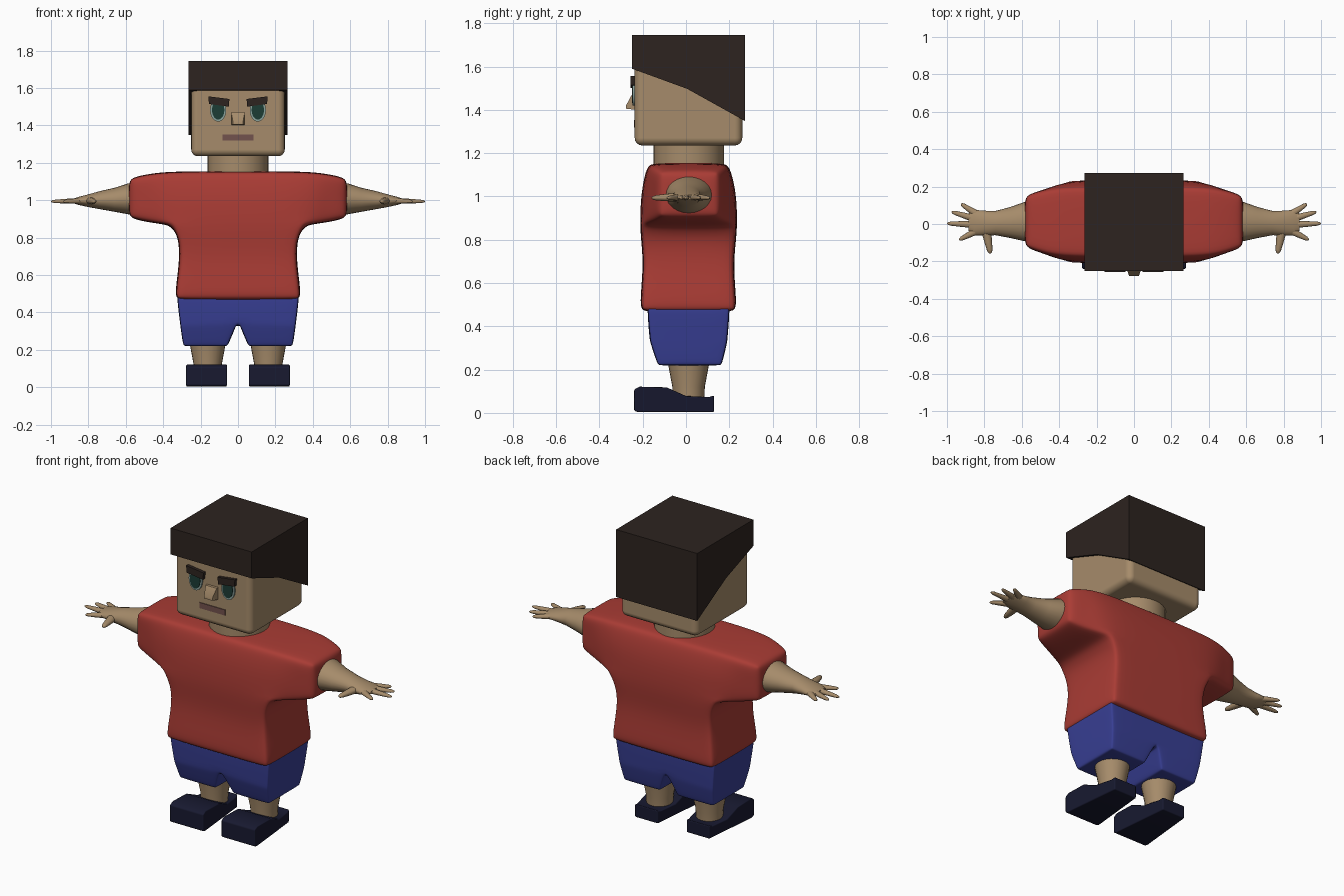
import bpy, bmesh, math
from mathutils import Vector as V

if "Cube" in bpy.data.objects:
    bpy.data.objects.remove(bpy.data.objects["Cube"])

def mat(name, r, g, b):
    m = bpy.data.materials.new(name)
    m.diffuse_color = (r, g, b, 1)
    m.use_nodes = True
    m.node_tree.nodes["Principled BSDF"].inputs["Base Color"].default_value = m.diffuse_color
    return m

SKIN = mat("skin", .38, .26, .145)
RED = mat("red", .40, .045, .035)
BLUE = mat("blue", .04, .05, .30)
HAIR = mat("hair_brown", .026, .017, .014)
NAVY = mat("navy", .009, .010, .03)
EYE = mat("eye_rim", .26, .36, .33)
IRIS = mat("iris", .012, .045, .035)
LIP = mat("lip", .17, .085, .075)
X, Y, Z = V((1, 0, 0)), V((0, 1, 0)), V((0, 0, 1))

def finish(name, bm, material, mirror=False, bevel=0, segments=3, subdiv=0, angle=35):
    bmesh.ops.recalc_face_normals(bm, faces=bm.faces)
    me = bpy.data.meshes.new(name)
    bm.to_mesh(me)
    bm.free()
    me.materials.append(material)
    ob = bpy.data.objects.new(name, me)
    bpy.context.collection.objects.link(ob)
    for p in me.polygons:
        p.use_smooth = True
    if mirror:
        ob.modifiers.new("mirror", 'MIRROR').merge_threshold = .001
    if bevel:
        b = ob.modifiers.new("bevel", 'BEVEL')
        b.width, b.segments = bevel, segments
        b.limit_method, b.angle_limit = 'ANGLE', math.radians(40)
        b.harden_normals = subdiv == 0
    else:
        bpy.ops.object.select_all(action='DESELECT')
        ob.select_set(True)
        bpy.context.view_layer.objects.active = ob
        bpy.ops.object.shade_smooth_by_angle(angle=math.radians(angle))
    if subdiv:
        s = ob.modifiers.new("subdivision", 'SUBSURF')
        s.levels = s.render_levels = subdiv
    return ob

def ring(c, u, v, n=24):
    return [V(c) + u * math.cos(2 * math.pi * i / n) + v * math.sin(2 * math.pi * i / n) for i in range(n)]

def loft(bm, rings):
    rs = [[bm.verts.new(p) for p in r] for r in rings]
    for a, b in zip(rs, rs[1:]):
        for i in range(len(a)):
            j = (i + 1) % len(a)
            bm.faces.new((a[i], a[j], b[j], b[i]))
    bm.faces.new(rs[0])
    bm.faces.new(rs[-1])

def solid(name, rings, material, **kw):
    bm = bmesh.new()
    loft(bm, rings)
    return finish(name, bm, material, **kw)

def prism_x(pts, lo, hi):
    return [[V((x, y, z)) for y, z in pts] for x in (lo, hi)]

def prism_y(pts, lo, hi):
    return [[V((x, y, z)) for x, z in pts] for y in (lo, hi)]

def rect(a0, a1, b0, b1):
    return [(a0, b0), (a1, b0), (a1, b1), (a0, b1)]

def half_body(bm, levels, sleeve_from=99):
    """Half of a boxy garment; levels are (z, inner x, outer x, front y, back y)."""
    rs = [[bm.verts.new(p) for p in ((a, f, z), (b, f, z), (b, k, z), (a, k, z))]
          for z, a, b, f, k in levels]
    for j, (p, q) in enumerate(zip(rs, rs[1:])):
        for i in range(4):
            centre = i == 3 and levels[j][1] == 0
            if not centre and not (i == 1 and j >= sleeve_from):
                n = (i + 1) % 4
                bm.faces.new((p[i], p[n], q[n], q[i]))
    bm.faces.new(rs[0])
    bm.faces.new(rs[-1])
    return rs

# shirt: half torso with sleeve grown from its side opening
bm = bmesh.new()
rs = half_body(bm, [(.465, 0, .338, -.213, .235), (.57, 0, .328, -.207, .228), (.69, 0, .313, -.198, .22),
                    (.79, 0, .318, -.206, .230), (.865, 0, .355, -.214, .238),
                    (1.02, 0, .365, -.207, .232), (1.155, 0, .36, -.178, .198)], 4)
loop = [r[1] for r in rs[4:]] + [r[2] for r in reversed(rs[4:])]
for x, f, k, z0, z1 in ((.47, -.163, .187, .88, 1.142), (.585, -.125, .153, .903, 1.118)):
    zm = (z0 + z1) / 2
    new = [bm.verts.new((x, y, z)) for y, z in
           ((f, z0), (f, zm), (f, z1), (k, z1), (k, zm), (k, z0))]
    for i in range(6):
        j = (i + 1) % 6
        bm.faces.new((loop[i], loop[j], new[j], new[i]))
    loop = new
bm.faces.new(loop)
finish("shirt", bm, RED, mirror=True, bevel=.035, segments=2, subdiv=2)

# shorts
bm = bmesh.new()
half_body(bm, [(.218, .055, .293, -.13, .165), (.325, .012, .308, -.165, .19),
               (.335, 0, .309, -.167, .191), (.49, 0, .328, -.18, .203)])
finish("shorts", bm, BLUE, mirror=True, bevel=.025, segments=2, subdiv=2)

# legs
solid("legs", [ring((.162, .012, z), X * r, Y * r) for z, r in ((.04, .072), (.12, .075), (.28, .105))],
      SKIN, mirror=True)

# shoes: side profile, narrowed towards the heel
profile = [(-.24, .01), (-.22, .003), (.13, .003), (.13, .08), (.105, .073), (0, .078),
           (-.09, .118), (-.215, .121), (-.24, .108)]
sides = []
for s in (-1, 1):
    sides.append([V((.168 + s * (.11 if y < -.05 else .11 - .035 * (y + .05) / .18), y, z))
                  for y, z in profile])
solid("shoes", sides, NAVY, mirror=True, bevel=.007, segments=2)

# arms with fingers and thumb
bm = bmesh.new()
loft(bm, [ring((x, y, z), Y * a, Z * b) for x, y, z, a, b in (
    (.50, .015, 1.008, .118, .09), (.585, .013, 1.007, .105, .083), (.66, .008, 1.002, .083, .064),
    (.74, .005, 1.0, .065, .048), (.80, .005, .997, .066, .034), (.855, .008, .996, .068, .021),
    (.885, .01, .996, .045, .011))])
for x0, y0, x1, y1, r in ((.84, .052, .925, .108, .018), (.85, .028, .975, .065, .018),
                          (.85, -.003, 1.0, .003, .018), (.84, -.036, .935, -.085, .018),
                          (.79, -.035, .768, -.158, .024)):
    a, b = V((x0, y0, .996)), V((x1, y1, .993))
    side = (b - a).cross(Z).normalized()
    loft(bm, [ring(a.lerp(b, t), side * r * k, Z * r * k * .8, 12)
              for t, k in ((0, 1.1), (.5, .85), (.85, .62), (.96, .4), (1, .12))])
finish("arms", bm, SKIN, mirror=True, angle=60)

# neck and head
solid("neck", [ring((0, .012, z), X * .163, Y * .163, 32) for z in (1.08, 1.3)], SKIN)
solid("head", prism_y(rect(-.25, .25, 1.235, 1.70), -.237, .26), SKIN, bevel=.035, segments=4)

# hair block, cut diagonally from brow to nape
solid("hair", prism_x([(-.25, 1.745), (-.25, 1.59), (.005, 1.497), (.273, 1.348), (.273, 1.745)],
                      -.264, .264), HAIR)

# face
for name, rx, rz, y, m in (("eye_rims", .043, .062, -.246, EYE), ("irises", .033, .051, -.250, IRIS)):
    solid(name, [ring((.106, yy, 1.482), X * rx, Z * rz, 28) for yy in (-.22, y)], m, mirror=True)
solid("eyebrows", prism_y([(.049, 1.500), (.155, 1.514), (.159, 1.555), (.046, 1.541)], -.22, -.256),
      HAIR, mirror=True)
solid("mouth", prism_y(rect(-.083, .083, 1.319, 1.352), -.22, -.241), LIP)
solid("nose", [[V((x, -.23, z)) for x, z in rect(-.036, .036, 1.402, 1.472)],
               [V((x, -.25, z)) for x, z in rect(-.036, .036, 1.402, 1.470)],
               [V((x, -.277, z)) for x, z in rect(-.027, .027, 1.405, 1.420)]], SKIN)
